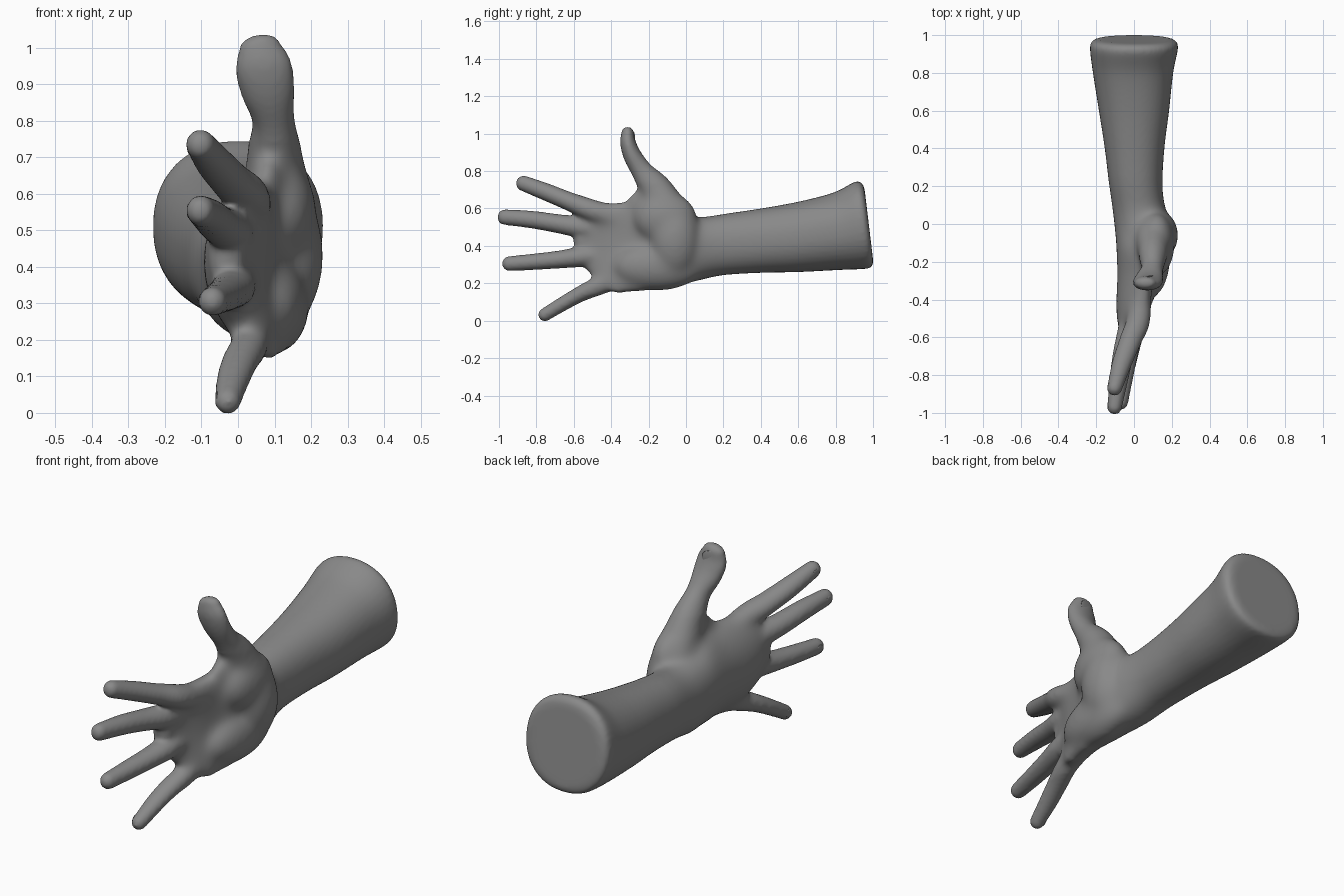
import bpy, bmesh, math
from mathutils import Vector, Matrix

if "Cube" in bpy.data.objects:
    bpy.data.objects.remove(bpy.data.objects["Cube"])

skin = bpy.data.materials.new("grey skin")
skin.diffuse_color = (0.25, 0.25, 0.25, 1)
skin.use_nodes = True
skin.node_tree.nodes["Principled BSDF"].inputs["Base Color"].default_value = skin.diffuse_color


def spline(rows, n=5):
    """Catmull-Rom smoothing of section rows."""
    r = [Vector(p) for p in rows]
    out = []
    for i in range(len(r) - 1):
        a, b, c, d = r[max(i - 1, 0)], r[i], r[i + 1], r[min(i + 2, len(r) - 1)]
        for k in range(n):
            t = k / n
            out.append(0.5 * (2 * b + (c - a) * t + (2 * a - 5 * b + 4 * c - d) * t * t
                              + (3 * b - a - 3 * c + d) * t ** 3))
    return out + [r[-1]]


def tube(bm, rows, fixed=None, power=2.0, warp=None, sides=40):
    """Loft of sections (x, y, z, radius across x, other radius) with a round tip."""
    rows = spline(rows)
    rings = []
    for i, r in enumerate(rows):
        t = fixed or (Vector(rows[min(i + 1, len(rows) - 1)][:3]) - Vector(rows[max(i - 1, 0)][:3])).normalized()
        rings.append((Vector(r[:3]), t, r[3], r[4]))
    c, t, a, b = rings[-1]
    for k in range(1, 7):
        s = math.radians(14 * k)
        rings.append((c + t * math.sin(s) * min(a, b), t, a * math.cos(s), b * math.cos(s)))
    prev, first = None, None
    for c, t, a, b in rings:
        u = Vector((1, 0, 0))
        u = (u - t * u.dot(t)).normalized()
        v = t.cross(u)
        ring = []
        for k in range(sides):
            q = 2 * math.pi * k / sides
            cs, sn = math.cos(q), math.sin(q)
            p = c + u * a * math.copysign(abs(cs) ** (2 / power), cs) \
                + v * b * math.copysign(abs(sn) ** (2 / power), sn)
            ring.append(bm.verts.new(warp(p) if warp else p))
        if prev:
            for k in range(sides):
                j = (k + 1) % sides
                bm.faces.new((prev[k], prev[j], ring[j], ring[k]))
        else:
            first = ring
        prev = ring
    bm.faces.new(first[::-1])
    bm.faces.new(prev)


def lobe(bm, centre, radii):
    m = Matrix.Translation(centre) @ Matrix.Diagonal((*radii, 1))
    bmesh.ops.create_uvsphere(bm, u_segments=32, v_segments=20, radius=1, matrix=m)


def arm_warp(p):
    """Slanted cut at the elbow end, cupped palm at the hand end."""
    x, y, z = p
    cut = min(max((y - 0.6) / 0.35, 0), 1)
    cup = min(max((0.0 - y) / 0.25, 0), 1)
    return Vector((x + 0.07 * cup * ((z - 0.42) / 0.24) ** 2, y - 0.12 * cut * (z - 0.51), z))


bm = bmesh.new()

# forearm and palm
tube(bm, [(0, 0.978, 0.512, 0.185, 0.19), (0, 0.968, 0.512, 0.22, 0.222),
          (0, 0.93, 0.51, 0.233, 0.233), (-0.005, 0.8, 0.478, 0.213, 0.207),
          (0, 0.6, 0.448, 0.186, 0.188), (0.003, 0.4, 0.428, 0.158, 0.172),
          (0.01, 0.2, 0.407, 0.141, 0.164), (0.03, 0.06, 0.383, 0.142, 0.172),
          (0.05, -0.05, 0.385, 0.15, 0.195), (0.037, -0.15, 0.4, 0.13, 0.232),
          (0.012, -0.28, 0.395, 0.102, 0.24), (-0.008, -0.4, 0.393, 0.087, 0.24),
          (-0.023, -0.48, 0.42, 0.07, 0.205), (-0.03, -0.55, 0.45, 0.052, 0.158)],
     fixed=Vector((0, -1, 0)), power=2.2, warp=arm_warp)

# pads of the palm: heel, thumb side, little finger side, thumb web
lobe(bm, (0.135, -0.06, 0.43), (0.1, 0.13, 0.19))
lobe(bm, (0.12, -0.11, 0.55), (0.095, 0.17, 0.14))
lobe(bm, (0.095, -0.15, 0.29), (0.1, 0.24, 0.13))
lobe(bm, (0.08, -0.2, 0.63), (0.05, 0.12, 0.08))

# thumb
tube(bm, [(0.105, 0.01, 0.46, 0.095, 0.085), (0.105, -0.08, 0.58, 0.1, 0.1),
          (0.1, -0.168, 0.71, 0.076, 0.085), (0.097, -0.235, 0.8, 0.058, 0.058),
          (0.082, -0.285, 0.88, 0.074, 0.049), (0.069, -0.31, 0.95, 0.078, 0.042),
          (0.058, -0.312, 1.002, 0.058, 0.034)])

# fingers
index = [(0.035, -0.33, 0.54, 0.06, 0.065), (0.025, -0.5, 0.59, 0.064, 0.06),
         (-0.02, -0.62, 0.636, 0.058, 0.05), (-0.065, -0.74, 0.685, 0.052, 0.047),
         (-0.103, -0.87, 0.735, 0.04, 0.042)]
middle = [(-0.01, -0.33, 0.47, 0.06, 0.065), (-0.02, -0.53, 0.495, 0.062, 0.06),
          (-0.055, -0.68, 0.518, 0.056, 0.051), (-0.08, -0.82, 0.54, 0.05, 0.047),
          (-0.103, -0.97, 0.554, 0.039, 0.042)]
ring = [(-0.005, -0.33, 0.36, 0.06, 0.062), (-0.01, -0.53, 0.345, 0.06, 0.057),
        (-0.03, -0.67, 0.328, 0.054, 0.048), (-0.05, -0.8, 0.316, 0.048, 0.044),
        (-0.07, -0.945, 0.305, 0.039, 0.04)]
little = [(0.04, -0.3, 0.25, 0.055, 0.06), (0.035, -0.45, 0.195, 0.055, 0.053),
          (0.008, -0.56, 0.145, 0.05, 0.043), (-0.012, -0.65, 0.095, 0.046, 0.039),
          (-0.028, -0.755, 0.032, 0.036, 0.036)]
for finger in (index, middle, ring, little):
    tube(bm, finger)

mesh = bpy.data.meshes.new("hand_and_forearm")
bmesh.ops.recalc_face_normals(bm, faces=bm.faces)
bm.to_mesh(mesh)
bm.free()
mesh.materials.append(skin)
hand = bpy.data.objects.new("hand_and_forearm", mesh)
bpy.context.collection.objects.link(hand)

# fuse all parts into one skin
fuse = hand.modifiers.new("fuse", 'REMESH')
fuse.mode = 'VOXEL'
fuse.voxel_size = 0.01
fuse.use_smooth_shade = True
bpy.context.view_layer.update()
graph = bpy.context.evaluated_depsgraph_get()
fused = bpy.data.meshes.new_from_object(hand.evaluated_get(graph))
hand.modifiers.clear()
hand.data = fused

# soften everything a little, and the palm and wrist strongly
group = hand.vertex_groups.new(name="palm")
for v in fused.vertices:
    x, y, z = v.co
    w = min((y + 0.56) / 0.12, (0.25 - y) / 0.12, (0.74 - z) / 0.06, (z - 0.14) / 0.04, 1)
    if w > 0:
        group.add([v.index], w, 'REPLACE')
for name, count, limit in (("soften", 8, ""), ("blend_palm", 70, "palm")):
    soft = hand.modifiers.new(name, 'SMOOTH')
    soft.factor = 0.5
    soft.iterations = count
    soft.vertex_group = limit


def nail(name, centre, along, out, length, width):
    """Thin oval nail plate lying across the given outward direction."""
    bpy.ops.mesh.primitive_uv_sphere_add(segments=20, ring_count=10, radius=1)
    o = bpy.context.object
    o.name = name
    a = Vector(along).normalized()
    n = Vector(out)
    n = (n - a * n.dot(a)).normalized()
    s = a.cross(n)
    rot = Matrix((s, a, n)).transposed().to_4x4()
    o.matrix_world = Matrix.Translation(centre) @ rot @ Matrix.Diagonal((width, length, 0.0045, 1))
    o.data.materials.append(skin)
    bpy.ops.object.shade_smooth_by_angle()


# nails on the backs of the digits
nail("thumb_nail", (0.062, -0.279, 0.975), (-0.1, -0.06, 1), (-0.15, 1, 0), 0.035, 0.04)
for name, f in (("index", index), ("middle", middle), ("ring", ring), ("little", little)):
    tip, base = Vector(f[-1][:3]), Vector(f[-2][:3])
    d = (tip - base).normalized()
    out = Vector((-1, 0, 0))
    out = (out - d * out.dot(d)).normalized()
    slope = (d + out * (f[-1][3] - f[-2][3]) / (tip - base).length * 1.5).normalized()
    nail(name + "_nail", tip + out * (f[-1][3] - 0.005) - d * 0.008, slope, out, 0.025, 0.02)
